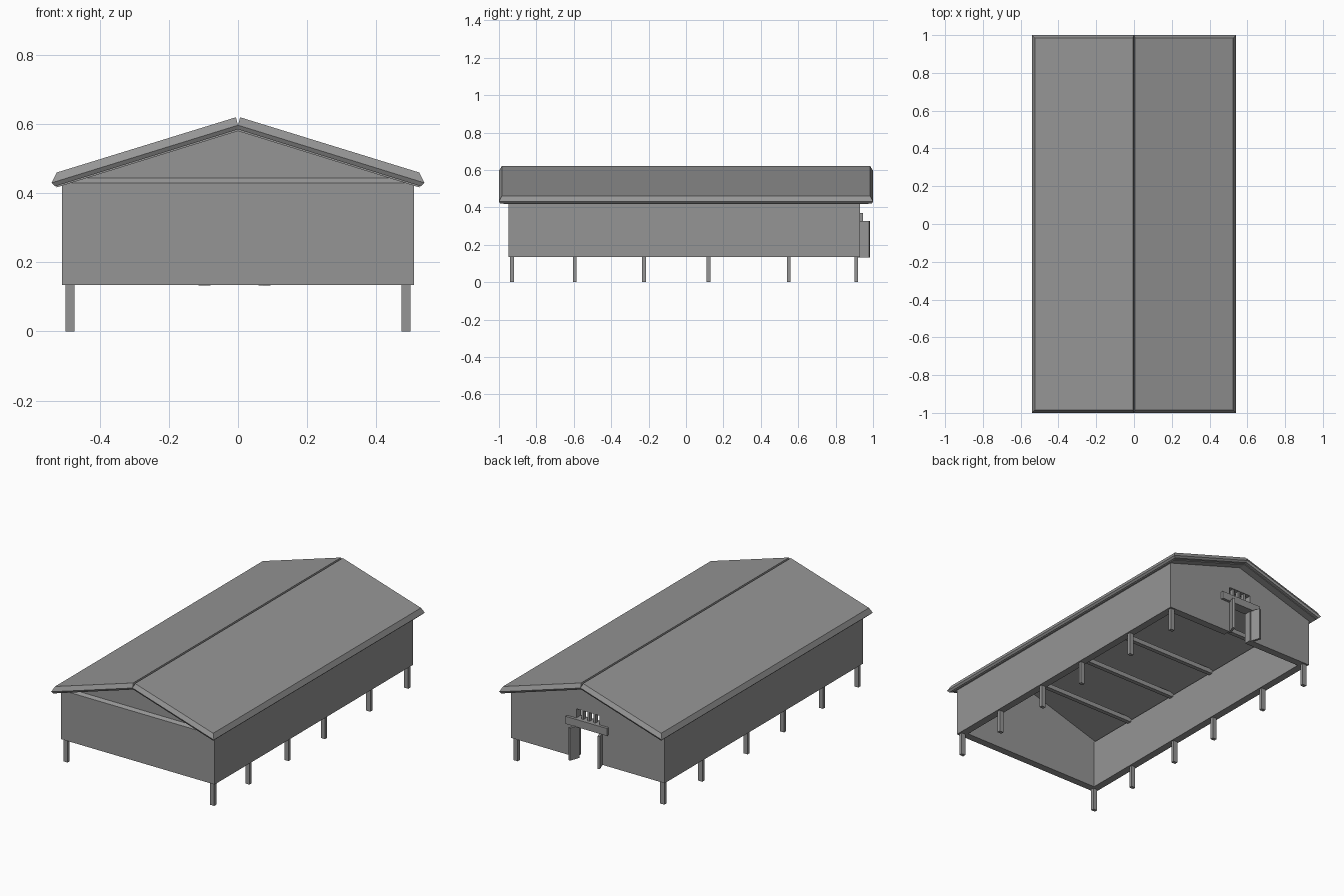
import bpy, bmesh, math
from mathutils import Matrix

cube = bpy.data.objects.get("Cube")
if cube:
    bpy.data.objects.remove(cube, do_unlink=True)

grey = bpy.data.materials.new("plain grey")
grey.use_nodes = True
grey.diffuse_color = (0.3, 0.3, 0.3, 1)
bsdf = grey.node_tree.nodes["Principled BSDF"]
bsdf.inputs["Base Color"].default_value = (0.3, 0.3, 0.3, 1)


def loft(name, rings):
    """Solid through matching rings of points, capped at both ends."""
    bm = bmesh.new()
    loops = [[bm.verts.new(p) for p in ring] for ring in rings]
    n = len(loops[0])
    for a, b in zip(loops, loops[1:]):
        for i in range(n):
            j = (i + 1) % n
            bm.faces.new((a[i], a[j], b[j], b[i]))
    bm.faces.new(loops[0])
    bm.faces.new(loops[-1])
    bmesh.ops.recalc_face_normals(bm, faces=bm.faces)
    mesh = bpy.data.meshes.new(name)
    bm.to_mesh(mesh)
    bm.free()
    mesh.materials.append(grey)
    obj = bpy.data.objects.new(name, mesh)
    bpy.context.collection.objects.link(obj)
    return obj


def prism(name, profile, y0, y1):
    return loft(name, [[(x, y, z) for x, z in profile] for y in (y0, y1)])


def box(name, x0, x1, y0, y1, z0, z1):
    return prism(name, [(x0, z0), (x1, z0), (x1, z1), (x0, z1)], y0, y1)


FLOOR, TOP = 0.135, 0.43
WALL_X, FRONT, BACK = 0.51, -0.95, 0.93
THICK = 0.045
DOOR_X = 0.077
POSTS_Y = (-0.93, -0.595, -0.225, 0.12, 0.55, 0.91)

# Long walls, posts, door-side wall panels and roof halves
for side, s in (("right", -1), ("left", 1)):
    box(side + "_wall", s * (WALL_X - THICK), s * WALL_X, FRONT, BACK, FLOOR, TOP - 0.004)
    for i, y in enumerate(POSTS_Y):
        box(f"{side}_post_{i + 1}", s * 0.473, s * 0.5, y - 0.01, y + 0.01, 0, FLOOR + 0.02)
    box(side + "_back_wall", s * DOOR_X, s * (WALL_X - 0.001), BACK - THICK, BACK, FLOOR, TOP - 0.004)

    # Bevelled roof slab, from underside to top
    rings = []
    for y, x0, z0, x1, z1 in ((0.993, 0, 0.585, 0.53, 0.42),
                              (1.0, 0, 0.597, 0.54, 0.43),
                              (0.985, 0.006, 0.62, 0.525, 0.46)):
        rings.append([(s * x0, -y, z0), (s * x1, -y, z1), (s * x1, y, z1), (s * x0, y, z0)])
    loft(side + "_roof", rings)
    prism(side + "_roof_lining",
          [(0, 0.587), (s * 0.525, 0.424), (s * 0.525, 0.417), (0, 0.58)], -0.975, 0.975)

# Front wall with a set-back gable and sloped ledge
box("front_wall", -WALL_X, WALL_X, FRONT, FRONT + THICK, FLOOR, TOP)
loft("front_gable_ledge", [
    [(-0.5, FRONT, TOP), (0.5, FRONT, TOP), (0.5, FRONT + THICK, TOP), (-0.5, FRONT + THICK, TOP)],
    [(-0.46, FRONT + 0.015, 0.444), (0.46, FRONT + 0.015, 0.444),
     (0.46, FRONT + THICK, 0.444), (-0.46, FRONT + THICK, 0.444)]])
prism("front_gable", [(-0.46, 0.443), (0.46, 0.443), (0, 0.584)], FRONT + 0.015, FRONT + THICK)

# Back gable over the doorway
prism("back_gable", [(-0.5, TOP - 0.005), (0.5, TOP - 0.005), (0, 0.584)], BACK - THICK, BACK)

# Door lintel and the barred opening above it
box("door_lintel", -0.137, 0.137, BACK - THICK, BACK + 0.016, 0.325, 0.37)
for i in range(3):
    x = (i - 1) * 0.04
    box(f"transom_bar_{i + 1}", x - 0.007, x + 0.007, BACK - 0.03, BACK - 0.005, 0.365, TOP)

# Double doors standing open
for name, x0, x1 in (("left_door", 0.066, 0.088), ("right_door", -0.086, -0.108)):
    length = math.hypot(x1 - x0, 0.06)
    door = box(name, -0.007, 0.007, 0, length, FLOOR - 0.002, 0.328)
    angle = math.atan2(0.06, x1 - x0) - math.pi / 2
    door.data.transform(Matrix.Translation((x0, 0.922, 0)) @ Matrix.Rotation(angle, 4, "Z"))

# Tie beams across the open interior
for i, y in enumerate(POSTS_Y[1:5]):
    box(f"tie_beam_{i + 1}", -0.48, 0.48, y - 0.013, y + 0.013, 0.415, 0.442)
